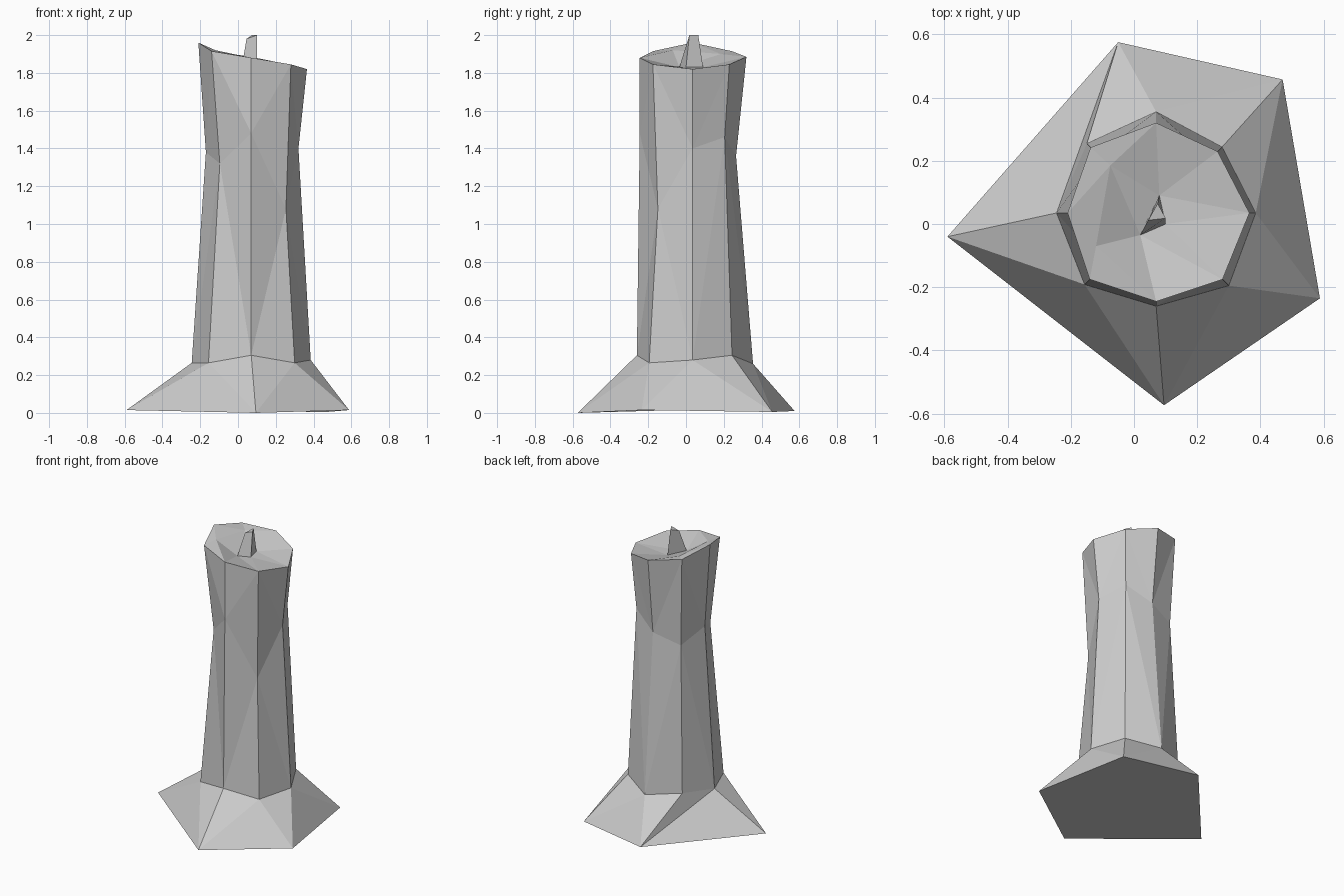
import bpy
import bmesh
import math
from mathutils import Vector

default_cube = bpy.data.objects.get("Cube")
if default_cube:
    bpy.data.objects.remove(default_cube, do_unlink=True)

SIDES = 8
CENTRE = Vector((0.07, 0.035, 0))

stone_grey = bpy.data.materials.new("plain_grey")
stone_grey.use_nodes = True
stone_grey.diffuse_color = (0.6, 0.6, 0.6, 1)
shader = stone_grey.node_tree.nodes["Principled BSDF"]
shader.inputs["Base Color"].default_value = stone_grey.diffuse_color


def ring(radii, heights):
    """Eight points counter-clockwise from +x, each with its own radius and height."""
    points = []
    for side, (radius, height) in enumerate(zip(radii, heights)):
        angle = math.tau * side / SIDES
        offset = Vector((math.cos(angle) * radius, math.sin(angle) * radius, height))
        points.append(CENTRE + offset)
    return points


def build(name, polygons):
    """Flat-shaded object from a list of point polygons, welded together."""
    bm = bmesh.new()
    for polygon in polygons:
        bm.faces.new([bm.verts.new(point) for point in polygon])
    bmesh.ops.remove_doubles(bm, verts=bm.verts, dist=0.0001)
    mesh = bpy.data.meshes.new(name)
    bm.to_mesh(mesh)
    bm.free()
    mesh.materials.append(stone_grey)
    part = bpy.data.objects.new(name, mesh)
    bpy.context.collection.objects.link(part)
    return part


def band(lower, upper, even_lower):
    """Triangle strip between two rings; diagonals alternate like a zigzag."""
    triangles = []
    for side in range(SIDES):
        after = (side + 1) % SIDES
        a, b, c, d = lower[side], lower[after], upper[after], upper[side]
        if (side % 2 == 0) == even_lower:
            triangles += [(a, b, c), (a, c, d)]
        else:
            triangles += [(a, b, d), (b, c, d)]
    return triangles


# Rings of the column: foot, pinched waist and slanted rim
foot = ring((0.315, 0.295, 0.32, 0.31, 0.315, 0.32, 0.295, 0.325),
            (0.28, 0.305, 0.26, 0.29, 0.265, 0.265, 0.305, 0.265))
waist = ring((0.25, 0.24, 0.23, 0.26, 0.24, 0.235, 0.28, 0.26),
             (1.4, 1.46, 1.36, 1.3, 1.38, 1.32, 1.48, 1.08))
rim = ring((0.295, 0.275, 0.285, 0.293, 0.28, 0.297, 0.28, 0.297),
           (1.82, 1.845, 1.885, 1.915, 1.96, 1.915, 1.88, 1.845))
build("candle_column", band(foot, waist, True) + band(waist, rim, True))

# Flared five-cornered base: each corner fans onto a run of foot points
corners = [Vector(p) for p in (
    (0.588, -0.235, 0.015), (0.47, 0.457, 0.005), (-0.05, 0.575, 0.01),
    (-0.59, -0.04, 0.015), (0.095, -0.573, 0))]
runs = [(7, 8), (0, 2), (2, 4), (4, 5), (5, 7)]
skirt = []
for index, (corner, (first, last)) in enumerate(zip(corners, runs)):
    following = corners[(index + 1) % len(corners)]
    for step in range(first, last):
        skirt.append((corner, foot[(step + 1) % SIDES], foot[step % SIDES]))
    skirt.append((corner, following, foot[last % SIDES]))
skirt.append(list(reversed(corners)))
build("flared_base", skirt)

# Melted top: a raised ledge on one side falling into a hollow by the wick
east, northeast, north, northwest, west, southwest, south, southeast = rim
ledge_back = Vector((-0.075, 0.185, 1.9))
ledge_front = Vector((-0.12, -0.07, 1.92))
hollow_front = Vector((0.02, -0.035, 1.83))
hollow_back = Vector((0.08, 0.09, 1.83))
hollow_side = Vector((0.1, 0.0, 1.83))
build("melted_top", [
    (north, northwest, ledge_back),
    (northwest, west, ledge_back),
    (west, ledge_front, ledge_back),
    (west, southwest, ledge_front),
    (southwest, south, ledge_front),
    (ledge_front, south, hollow_front),
    (ledge_back, ledge_front, hollow_front),
    (ledge_back, hollow_front, hollow_back),
    (north, ledge_back, hollow_back),
    (south, southeast, hollow_front),
    (hollow_front, southeast, hollow_side),
    (southeast, east, hollow_side),
    (east, hollow_back, hollow_side),
    (east, northeast, hollow_back),
    (northeast, north, hollow_back),
])

# Three-sided wick
wick_foot = [hollow_front, hollow_side, hollow_back]
wick_tip = [Vector((0.045, 0.012, 1.98)), Vector((0.1, 0.018, 2)), Vector((0.075, 0.065, 2))]
wick = [wick_tip]
for side in range(3):
    after = (side + 1) % 3
    wick.append((wick_foot[side], wick_foot[after], wick_tip[after], wick_tip[side]))
build("wick", wick)
